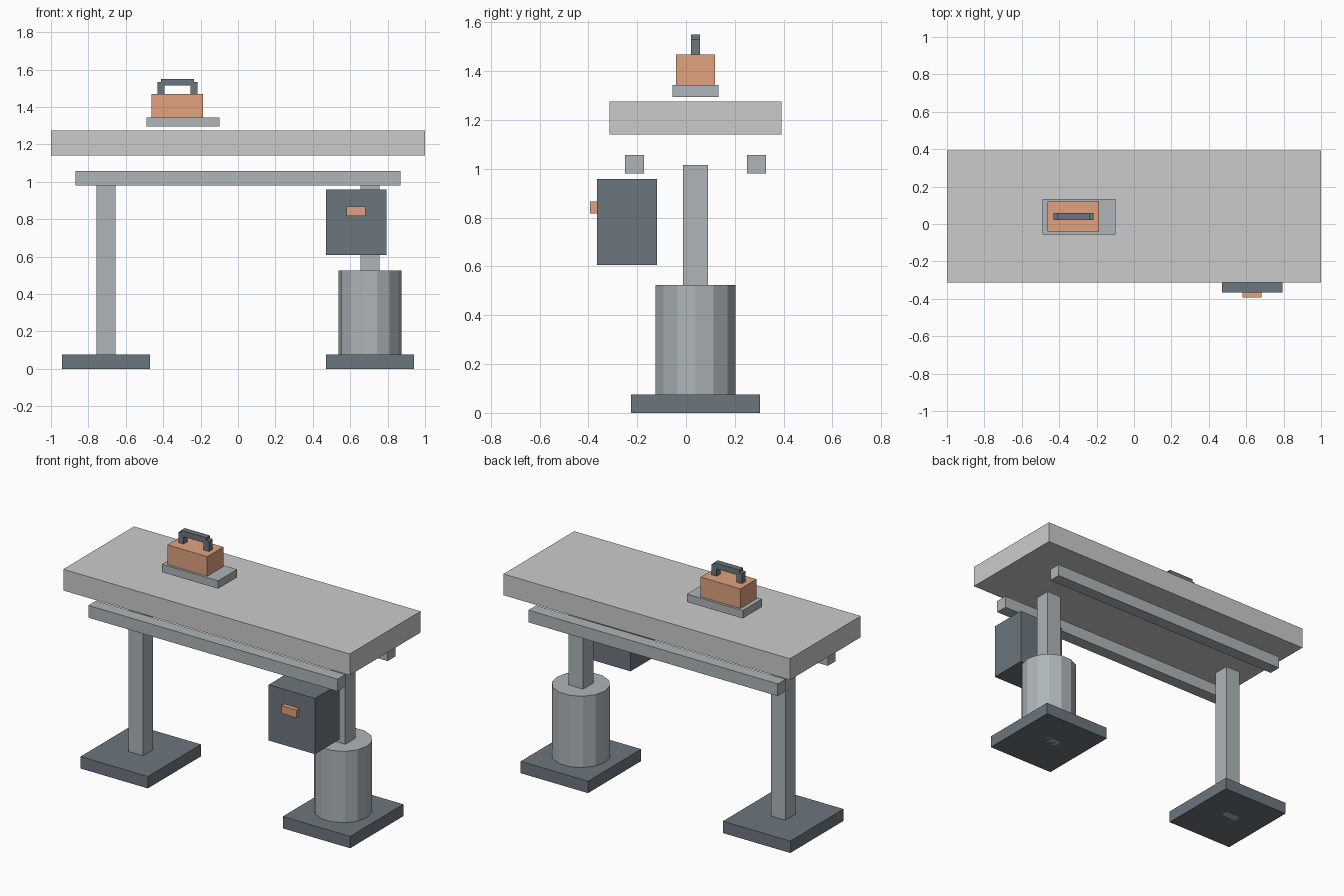
import bpy, bmesh
from math import pi
from mathutils import Matrix

if "Cube" in bpy.data.objects:
    bpy.data.objects.remove(bpy.data.objects["Cube"])

CY = 0.039  # depth centre of the table


def material(name, rgb):
    m = bpy.data.materials.new(name)
    m.diffuse_color = (*rgb, 1)
    m.use_nodes = True
    m.node_tree.nodes["Principled BSDF"].inputs["Base Color"].default_value = m.diffuse_color
    return m


steel = material("steel", (0.42, 0.46, 0.48))
dark = material("dark_steel", (0.15, 0.18, 0.21))
copper = material("copper", (0.75, 0.36, 0.21))


def finish(name, bm, mat):
    bmesh.ops.recalc_face_normals(bm, faces=bm.faces)
    me = bpy.data.meshes.new(name)
    bm.to_mesh(me)
    bm.free()
    ob = bpy.data.objects.new(name, me)
    bpy.context.collection.objects.link(ob)
    if mat:
        me.materials.append(mat)
    return ob


def box(name, x, y, z, mat=None):
    """Box from (min, max) ranges on each axis."""
    lo, hi = zip(x, y, z)
    bm = bmesh.new()
    bmesh.ops.create_cube(bm, size=1)
    for v in bm.verts:
        v.co = [hi[i] if v.co[i] > 0 else lo[i] for i in range(3)]
    return finish(name, bm, mat)


def around(c, half):
    return (c - half, c + half)


# Table top and the two long rails below it
box("table_top", (-1, 1), around(CY, 0.353), (1.141, 1.275))
for name, s in (("front_rail", -1), ("back_rail", 1)):
    box(name, (-0.87, 0.87), around(CY + s * 0.25, 0.039), (0.98, 1.057), steel)

# Posts on square feet
for side, s in (("left", -1), ("right", 1)):
    box(side + "_foot", around(s * 0.706, 0.235), around(CY, 0.265), (0, 0.075), dark)
    box(side + "_post", around(s * 0.706, 0.051), around(CY, 0.051), (0, 1.016), steel)

# Fourteen-sided drum around the right post
bm = bmesh.new()
bmesh.ops.create_cone(bm, cap_ends=True, segments=14, radius1=0.168, radius2=0.168, depth=0.45,
                      matrix=Matrix.Translation((0.706, CY, 0.30)) @ Matrix.Rotation(pi / 2, 4, 'Z'))
finish("drum", bm, steel)

# Hanging cabinet with its pull
box("cabinet", (0.47, 0.793), (-0.365, -0.119), (0.607, 0.959), dark)
box("cabinet_pull", (0.58, 0.683), (-0.393, -0.36), (0.817, 0.867), copper)

# Tool case on a plate, with a carrying handle
box("case_plate", (-0.49, -0.10), around(CY, 0.095), (1.294, 1.344), steel)
box("tool_case", (-0.463, -0.186), around(CY, 0.08), (1.344, 1.468), copper)
for side, s in (("left", -1), ("right", 1)):
    box(side + "_handle_post", around(-0.324 + s * 0.088, 0.0185), around(CY, 0.0185), (1.465, 1.533), dark)
box("handle_bar", around(-0.324, 0.088), around(CY, 0.0185), (1.514, 1.55), dark)
